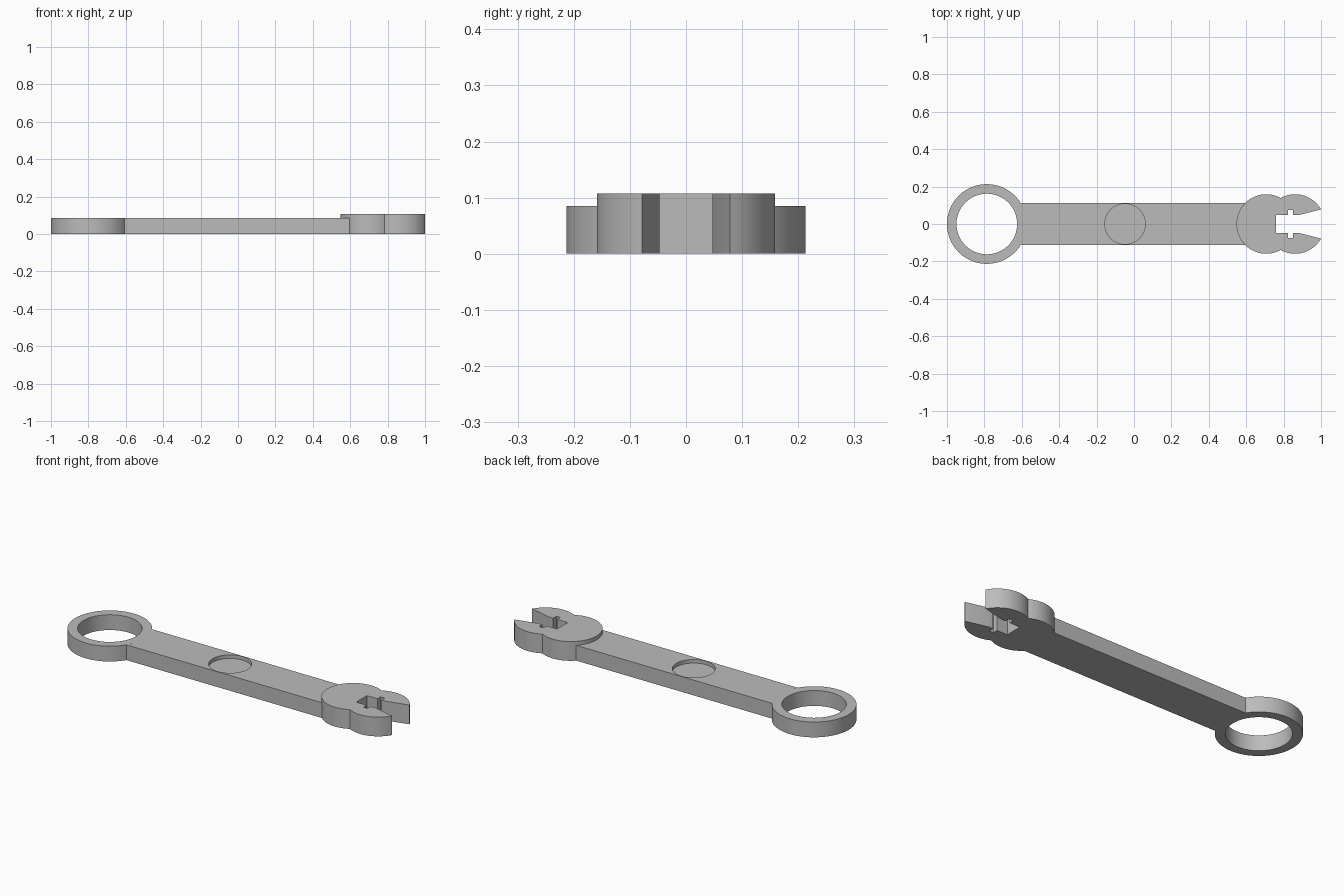
import bpy
import bmesh
from math import sin, cos, asin, acos, pi

cube = bpy.data.objects.get("Cube")
if cube:
    bpy.data.objects.remove(cube, do_unlink=True)

# Overall dimensions
THICK, HEAD_THICK = 0.085, 0.107
HALF_WIDTH = 0.113
RING_X, RING_R, HOLE_R = -0.787, 0.213, 0.162
HEAD_X, JAW_X, HEAD_R = 0.707, 0.861, 0.159
RECESS_X, RECESS_R, RECESS_DEPTH = -0.048, 0.108, 0.02

steel = bpy.data.materials.new("plain_grey")
steel.use_nodes = True
GREY = (0.5, 0.5, 0.5, 1)
steel.diffuse_color = GREY
steel.node_tree.nodes["Principled BSDF"].inputs["Base Color"].default_value = GREY


def arc(cx, r, start, end, steps):
    """Points on a circle centred on the x axis."""
    angles = [start + (end - start) * i / steps for i in range(steps + 1)]
    return [(cx + r * cos(a), r * sin(a)) for a in angles]


def circle(cx, r):
    return arc(cx, r, 0, 2 * pi, 96)[:-1]


def mirrored(points):
    return [(x, -y) for x, y in reversed(points)]


def extrude(name, outline, bottom, top):
    """Solid prism from a counter-clockwise outline."""
    bm = bmesh.new()
    face = bm.faces.new([bm.verts.new((x, y, bottom)) for x, y in outline])
    result = bmesh.ops.extrude_face_region(bm, geom=[face])
    for item in result["geom"]:
        if isinstance(item, bmesh.types.BMVert):
            item.co.z = top
    bmesh.ops.recalc_face_normals(bm, faces=bm.faces)
    mesh = bpy.data.meshes.new(name)
    bm.to_mesh(mesh)
    bm.free()
    mesh.materials.append(steel)
    obj = bpy.data.objects.new(name, mesh)
    bpy.context.collection.objects.link(obj)
    return obj


def activate(obj):
    bpy.ops.object.select_all(action="DESELECT")
    obj.select_set(True)
    bpy.context.view_layer.objects.active = obj


def cut(obj, cutter):
    cutter.hide_render = True
    mod = obj.modifiers.new("cut", "BOOLEAN")
    mod.operation = "DIFFERENCE"
    mod.solver = "EXACT"
    mod.object = cutter
    activate(obj)
    bpy.ops.object.modifier_apply(modifier=mod.name)
    bpy.data.objects.remove(cutter, do_unlink=True)


# Ring end with a round through hole
ring = extrude("ring_end", circle(RING_X, RING_R), 0, THICK)
cut(ring, extrude("hole_cutter", circle(RING_X, HOLE_R), -0.1, 0.2))

# Handle, its ends fitted to the ring and the head, with a shallow round recess
ring_a = asin(HALF_WIDTH / RING_R)
head_a = asin(HALF_WIDTH / HEAD_R)
handle_outline = (arc(RING_X, RING_R, ring_a, -ring_a, 16)
                  + arc(HEAD_X, HEAD_R, pi + head_a, pi - head_a, 20))
handle = extrude("handle", handle_outline, 0, THICK)
cut(handle, extrude("recess_cutter", circle(RECESS_X, RECESS_R),
                    THICK - RECESS_DEPTH, THICK + 0.1))

# Open jaw head: two overlapping discs with a notched, flared slot
meet = acos((JAW_X - HEAD_X) / 2 / HEAD_R)
tip = asin(0.078 / HEAD_R)
upper_outer = (arc(JAW_X, HEAD_R, tip, pi - meet, 28)
               + arc(HEAD_X, HEAD_R, meet, pi, 40)[1:])
upper_slot = [(0.759, 0.047), (0.823, 0.047), (0.823, 0.075),
              (0.849, 0.075), (0.849, 0.047), (0.878, 0.047)]
head_outline = (upper_outer + mirrored(upper_outer)[1:]
                + mirrored(upper_slot) + upper_slot)
head = extrude("jaw_head", head_outline, 0, HEAD_THICK)

# Smooth curved walls, sharp edges
for part in (ring, handle, head):
    activate(part)
    bpy.ops.object.shade_smooth_by_angle(angle=pi / 9)
